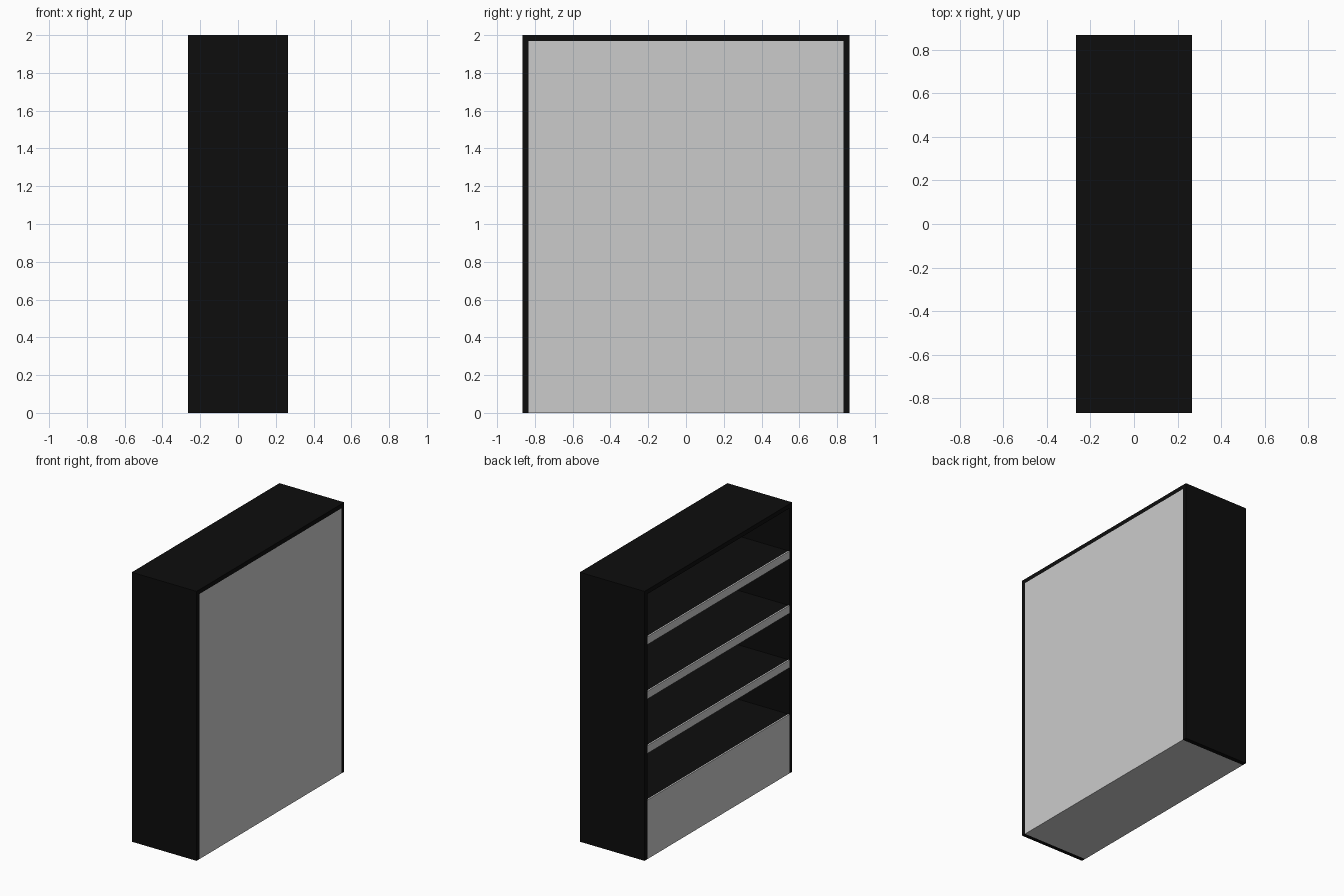
import bpy

if "Cube" in bpy.data.objects:
    bpy.data.objects.remove(bpy.data.objects["Cube"])

HX, HY, H = 0.266, 0.866, 2.0     # half depth, half width, height
T = 0.032                         # carcass board thickness
IN = HY - T                       # inner half width
BASE, DRAWER = 0.09, 0.438        # plinth top, lower front top
PITCH, SHELF = 0.404, 0.058       # shelf spacing and thickness
SKIN = 0.01                       # thickness of the grey facings

black = bpy.data.materials.new("black_board")
black.diffuse_color = (0.004, 0.004, 0.004, 1)
black.use_nodes = True
black.node_tree.nodes["Principled BSDF"].inputs["Base Color"].default_value = black.diffuse_color


def box(name, x, y, z, mat=None):
    """Box between (min, max) pairs on each axis."""
    bpy.ops.mesh.primitive_cube_add(
        size=1, location=[(a + b) / 2 for a, b in (x, y, z)])
    ob = bpy.context.object
    ob.name = name
    ob.scale = [b - a for a, b in (x, y, z)]
    bpy.ops.object.transform_apply(location=False, rotation=False, scale=True)
    if mat:
        ob.data.materials.append(mat)
    return ob


full, inner = (-HX, HX), (-IN, IN)

# Black carcass: two sides and the top
box("side_front", full, (-HY, -IN), (0, H), black)
box("side_back", full, (IN, HY), (0, H), black)
box("top_board", full, inner, (H - T, H), black)

# Grey plinth, closed lower front and rear panel
box("plinth", full, inner, (0, BASE))
box("lower_front", (-HX, -HX + SKIN), inner, (BASE, DRAWER))
box("rear_panel", (HX - SKIN, HX), inner, (BASE, H - T))

# Black lining on the inside of the rear panel
back = HX - 2 * SKIN
box("rear_lining", (back, HX - SKIN), inner, (BASE, H - T), black)

# Black shelves; the open ones carry a grey front edge
for i in range(4):
    top = DRAWER + i * PITCH
    z = (top - SHELF, top)
    box(f"shelf_{i}", (-HX + SKIN, back), inner, z, black)
    if i:
        box(f"shelf_edge_{i}", (-HX, -HX + SKIN), inner, z)
